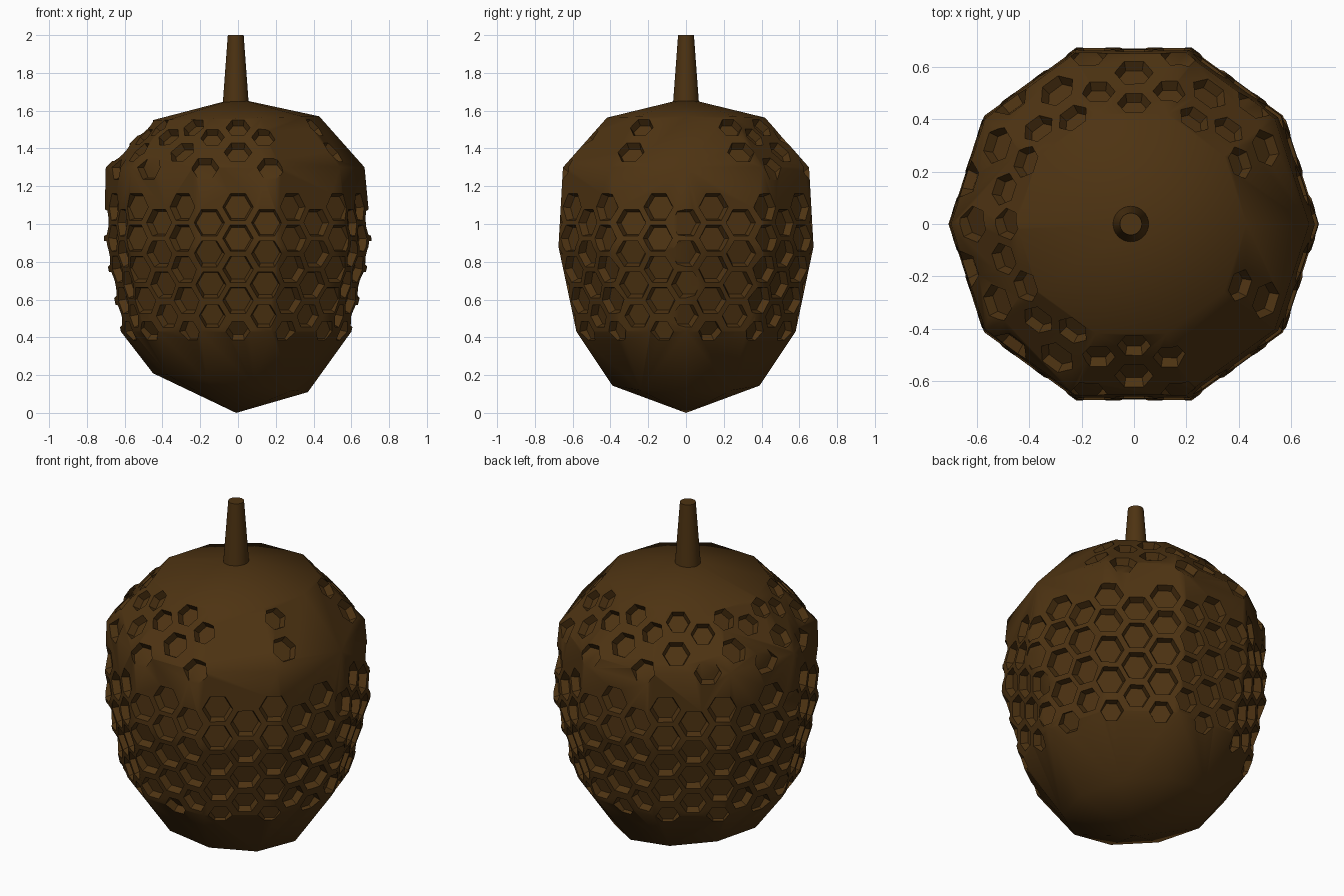
import bpy, bmesh, math
from mathutils import Vector, Matrix
from mathutils.bvhtree import BVHTree

if "Cube" in bpy.data.objects:
    bpy.data.objects.remove(bpy.data.objects["Cube"])

brown = bpy.data.materials.new("dark_brown")
brown.diffuse_color = (0.075, 0.033, 0.006, 1)
brown.use_nodes = True
brown.node_tree.nodes["Principled BSDF"].inputs["Base Color"].default_value = brown.diffuse_color


def add_object(name, bm):
    bmesh.ops.recalc_face_normals(bm, faces=bm.faces)
    me = bpy.data.meshes.new(name)
    bm.to_mesh(me)
    bm.free()
    me.materials.append(brown)
    ob = bpy.data.objects.new(name, me)
    bpy.context.collection.objects.link(ob)
    return ob


# Body: ten-sided lathed egg: radius, height, x shift, z tilt along x
RINGS = [(0.41, 0.16, -0.04, -0.05), (0.61, 0.43, -0.01, 0), (0.71, 0.88, 0, 0),
         (0.685, 1.30, -0.015, 0), (0.44, 1.56, -0.01, 0.01)]
bm = bmesh.new()
loops = []
for r, z, dx, tilt in RINGS:
    loops.append([bm.verts.new((r * math.cos(k * math.pi / 5) + dx,
                                r * math.sin(k * math.pi / 5),
                                z + tilt * math.cos(k * math.pi / 5))) for k in range(10)])
bottom = bm.verts.new((-0.01, 0, 0))
top = bm.verts.new((-0.01, 0, 1.665))
for k in range(10):
    n = (k + 1) % 10
    bm.faces.new((bottom, loops[0][n], loops[0][k]))
    bm.faces.new((top, loops[-1][k], loops[-1][n]))
    for a, b in zip(loops, loops[1:]):
        bm.faces.new((a[k], a[n], b[n], b[k]))
bmesh.ops.recalc_face_normals(bm, faces=bm.faces)
tree = BVHTree.FromBMesh(bm)
body = add_object("shell", bm)

# Honeycomb pits: tapered hexagonal cutters set square to the shell
pits = bmesh.new()


def add_pit(angle, z, size):
    out = Vector((math.cos(angle), math.sin(angle), 0))
    hit, normal, _, _ = tree.ray_cast(out * 3 + Vector((0, 0, z)), -out)
    side = Vector((0, 0, 1)).cross(normal).normalized()
    up = normal.cross(side)
    rot = Matrix((side, up, normal)).transposed().to_4x4()
    depth = 0.04
    bmesh.ops.create_cone(pits, cap_ends=True, segments=6,
                          radius1=size * 0.82, radius2=size * 1.12, depth=2 * depth,
                          matrix=Matrix.Translation(hit) @ rot @ Matrix.Rotation(math.pi / 2, 4, 'Z'))


COLS = 28
for c in range(COLS):
    a = math.radians(-90) + 2 * math.pi * c / COLS
    for row in range(5):
        z = 0.43 + 0.165 * row + (0.0825 if c % 2 else 0)
        if z > 1.12:
            continue
        add_pit(a, z, 0.066 if z < 0.45 else 0.072 if z < 0.55 else 0.084)

# Upper band, leaving two bare patches on the shoulder
COLS = 24
for c in range(COLS):
    deg = (-90 + 360 * c / COLS + 180) % 360 - 180
    if abs(deg) < 20 or -64 < deg < -38:
        continue
    for z in ((1.30, 1.46) if c % 2 else (1.38, 1.51)):
        add_pit(math.radians(deg), z, 0.076 if z < 1.4 else 0.066)

cutter = add_object("pit_cutter", pits)
cutter.hide_render = True
cutter.hide_set(True)
mod = body.modifiers.new("pits", 'BOOLEAN')
mod.operation = 'DIFFERENCE'
mod.solver = 'EXACT'
mod.use_self = True
mod.object = cutter
bpy.context.view_layer.objects.active = body
body.select_set(True)
bpy.ops.object.modifier_apply(modifier=mod.name)
bpy.data.objects.remove(cutter)
bpy.ops.object.shade_smooth_by_angle(angle=math.radians(44))

# Stem: tapered stalk
bpy.ops.mesh.primitive_cone_add(vertices=32, radius1=0.07, radius2=0.042, depth=0.38,
                                location=(-0.012, 0, 1.81))
stem = bpy.context.object
stem.name = "stem"
stem.data.materials.append(brown)
bpy.ops.object.shade_smooth_by_angle(angle=math.radians(40))
